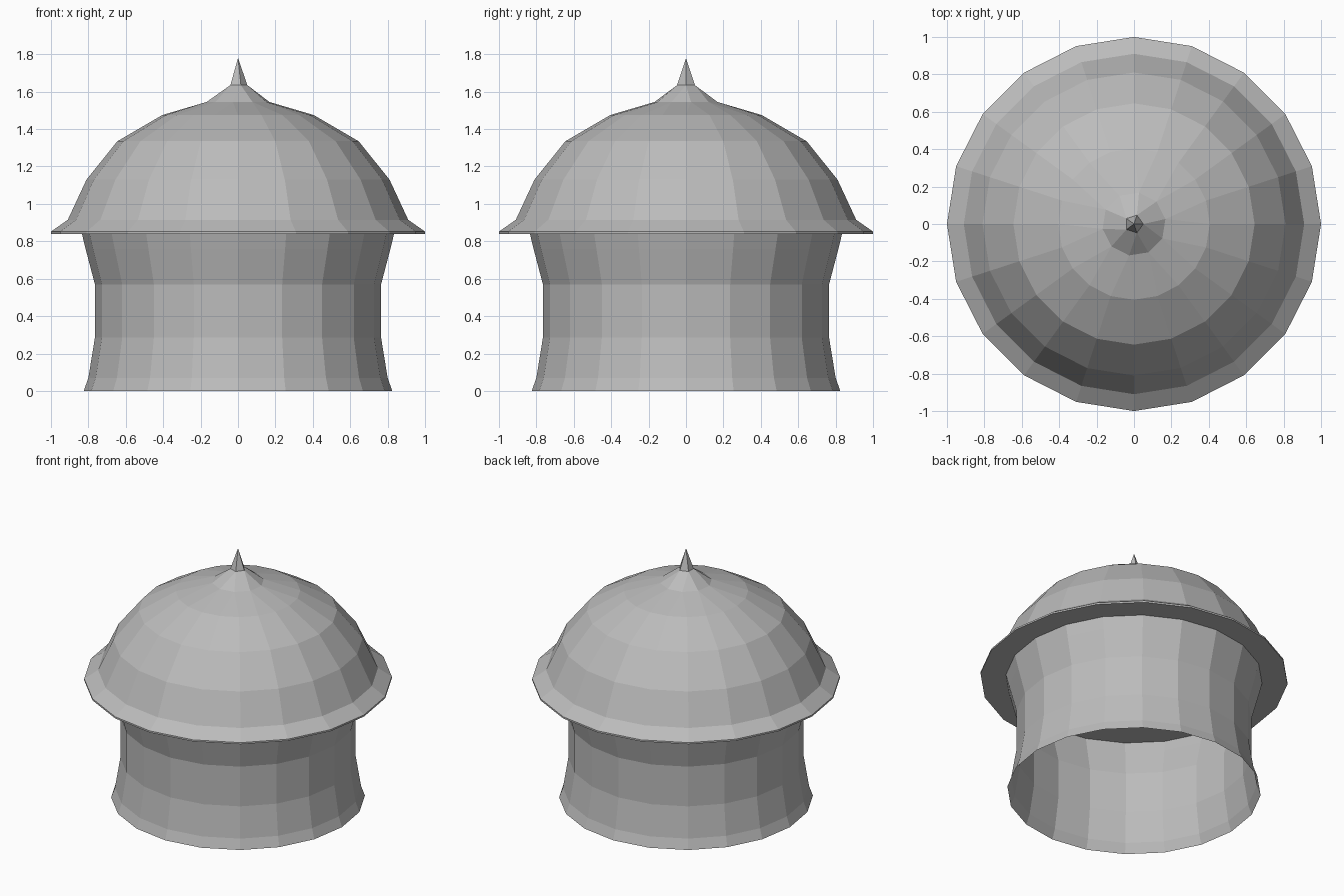
import bpy
import bmesh
from math import cos, sin, radians, tau

cube = bpy.data.objects.get("Cube")
if cube:
    bpy.data.objects.remove(cube, do_unlink=True)

SIDES = 20

grey = bpy.data.materials.new("plain grey")
grey.use_nodes = True
colour = (0.5, 0.5, 0.5, 1)
grey.diffuse_color = colour
grey.node_tree.nodes["Principled BSDF"].inputs["Base Color"].default_value = colour


def ring(bm, radius, z, count=SIDES, turn=0):
    """Regular polygon of vertices around the z axis."""
    angles = [radians(turn) + tau * i / count for i in range(count)]
    return [bm.verts.new((radius * cos(a), radius * sin(a), z)) for a in angles]


def join(bm, low, high):
    """Wall of quads between two rings of equal count."""
    n = len(low)
    for i in range(n):
        j = (i + 1) % n
        bm.faces.new((low[i], low[j], high[j], high[i]))


def join_halved(bm, low, high, shift=0):
    """Wall from a ring to one with half as many vertices."""
    n, m = len(low), len(high)
    for k in range(m):
        a, b, c = (low[(2 * k + shift + s) % n] for s in range(3))
        bm.faces.new((a, b, high[k]))
        bm.faces.new((b, c, high[(k + 1) % m], high[k]))


def lathe(bm, profile):
    """Stack of rings joined upwards; returns the rings."""
    rings = [ring(bm, r, z) for r, z in profile]
    for low, high in zip(rings, rings[1:]):
        join(bm, low, high)
    return rings


def finish(bm, name):
    mesh = bpy.data.meshes.new(name)
    bm.to_mesh(mesh)
    bm.free()
    mesh.materials.append(grey)
    obj = bpy.data.objects.new(name, mesh)
    bpy.context.collection.objects.link(obj)
    return obj


# Waisted drum, open at the bottom
bm = bmesh.new()
lathe(bm, [(0.825, 0), (0.8, 0.07), (0.765, 0.285), (0.765, 0.57),
           (0.815, 0.76), (0.835, 0.842)])
finish(bm, "drum_wall")

# Dome with flared eaves and a flat underside, facets halving near the top
bm = bmesh.new()
rings = lathe(bm, [(1, 0.84), (1, 0.852), (0.91, 0.915), (0.81, 1.13),
                   (0.645, 1.335), (0.405, 1.475)])
bm.faces.new(reversed(rings[0]))
collar = ring(bm, 0.17, 1.545, SIDES // 2, 9)
neck = ring(bm, 0.05, 1.635, SIDES // 4)
join_halved(bm, rings[-1], collar)
join_halved(bm, collar, neck, -1)
bm.faces.new(neck)
finish(bm, "dome_roof")

# Five-sided spike
bm = bmesh.new()
base = ring(bm, 0.05, 1.635, SIDES // 4)
tip = bm.verts.new((0, 0, 1.78))
for i, v in enumerate(base):
    bm.faces.new((v, base[(i + 1) % len(base)], tip))
finish(bm, "spike")
